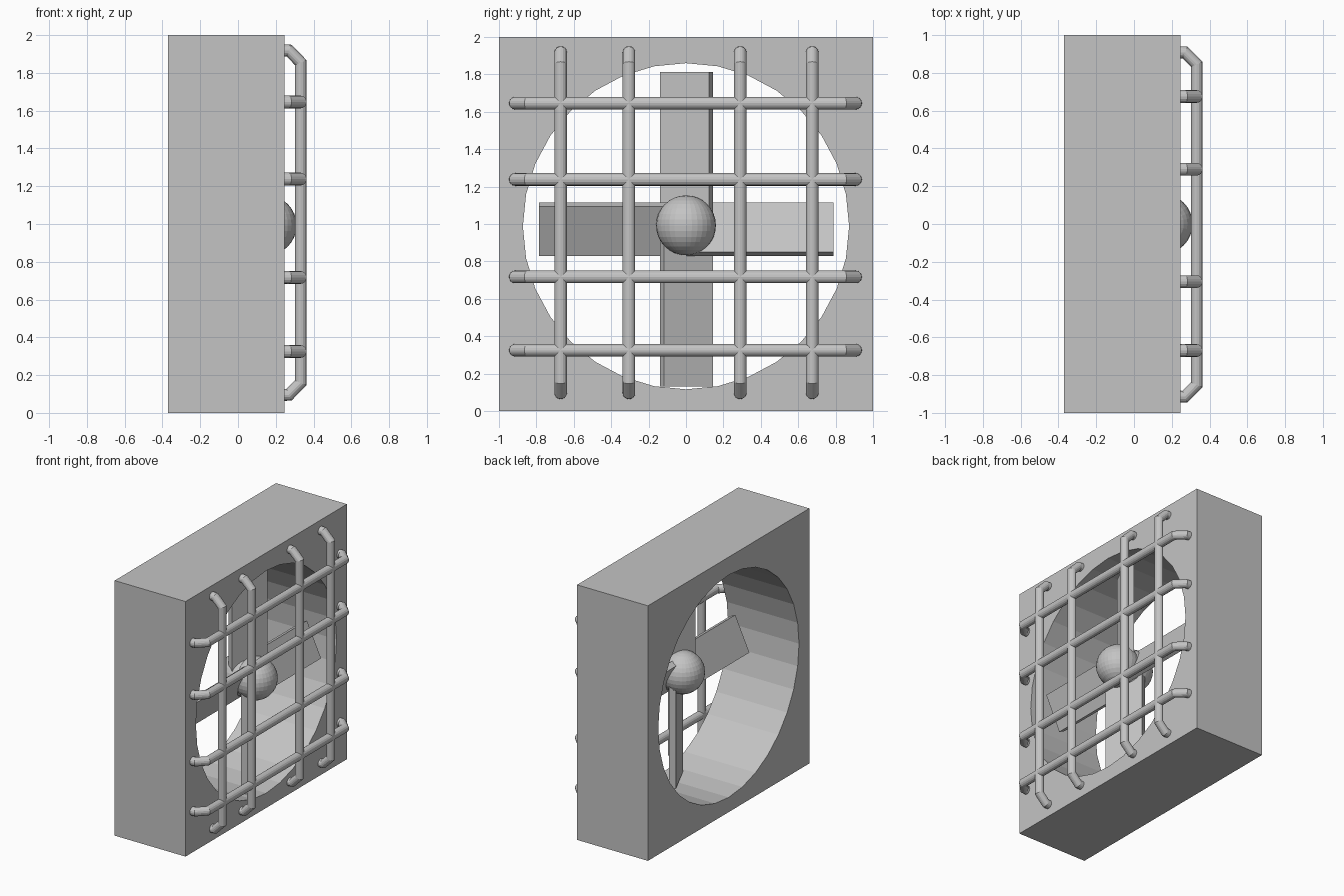
import bpy
from math import radians, pi
from mathutils import Matrix

cube = bpy.data.objects.get("Cube")
if cube:
    bpy.data.objects.remove(cube, do_unlink=True)

grey = bpy.data.materials.new("light grey")
grey.use_nodes = True
colour = (0.55, 0.55, 0.55, 1)
grey.diffuse_color = colour
grey.node_tree.nodes["Principled BSDF"].inputs["Base Color"].default_value = colour


def finish(name):
    ob = bpy.context.object
    ob.name = name
    ob.data.materials.append(grey)
    return ob


# Square housing with a round duct through it
bpy.ops.mesh.primitive_cube_add(size=1, location=(-0.0625, 0, 1))
housing = finish("housing")
housing.scale = (0.615, 2, 2)
bpy.ops.mesh.primitive_cylinder_add(vertices=32, radius=0.872, depth=2,
                                    location=(0, 0, 0.988), rotation=(0, pi / 2, 0))
cutter = finish("duct_cutter")
cutter.hide_render = True
cutter.hide_viewport = True
cut = housing.modifiers.new("duct", "BOOLEAN")
cut.operation = "DIFFERENCE"
cut.solver = "EXACT"
cut.object = cutter

# Hub: a front and a rear ball
for name, x in (("hub_front", 0.15), ("hub_rear", 0.03)):
    bpy.ops.mesh.primitive_uv_sphere_add(segments=32, ring_count=16, radius=0.16,
                                         location=(x, 0, 0.993))
    finish(name)

# Four pitched fan blades, each turned a quarter about the axle
axle = Matrix.Translation((0.085, 0.003, 0.972))
pitch = Matrix.Rotation(radians(-25), 4, "Z")
for i, (side, length) in enumerate((("top", 0.84), ("left", 0.79),
                                    ("bottom", 0.84), ("right", 0.785))):
    bpy.ops.mesh.primitive_cube_add(size=1)
    blade = finish("blade_" + side)
    shape = Matrix.Translation((0, 0, length / 2)) @ Matrix.Diagonal((0.05, 0.29, length, 1))
    blade.data.transform(axle @ Matrix.Rotation(i * pi / 2, 4, "X") @ pitch @ shape)


# Guard bars: round rods whose ends bend back into the housing
def guard_bar(name, place):
    half = [(0.21, 0.911), (0.27, 0.911), (0.332, 0.848)]
    path = [(x, -t) for x, t in half] + [(x, t) for x, t in reversed(half)]
    curve = bpy.data.curves.new(name, "CURVE")
    curve.dimensions = "3D"
    curve.bevel_depth = 0.0335
    curve.bevel_resolution = 6
    curve.use_fill_caps = True
    spline = curve.splines.new("POLY")
    spline.points.add(len(path) - 1)
    for point, (x, t) in zip(spline.points, path):
        point.co = (*place(x, t), 1)
    spline.use_smooth = False
    curve.materials.append(grey)
    bpy.context.collection.objects.link(bpy.data.objects.new(name, curve))


for i, y in enumerate((-0.67, -0.305, 0.29, 0.675)):
    guard_bar(f"guard_upright_{i + 1}", lambda x, t: (x, y, 1.007 + t))
for i, z in enumerate((0.325, 0.717, 1.238, 1.646)):
    guard_bar(f"guard_crossbar_{i + 1}", lambda x, t: (x, t - 0.003, z))
